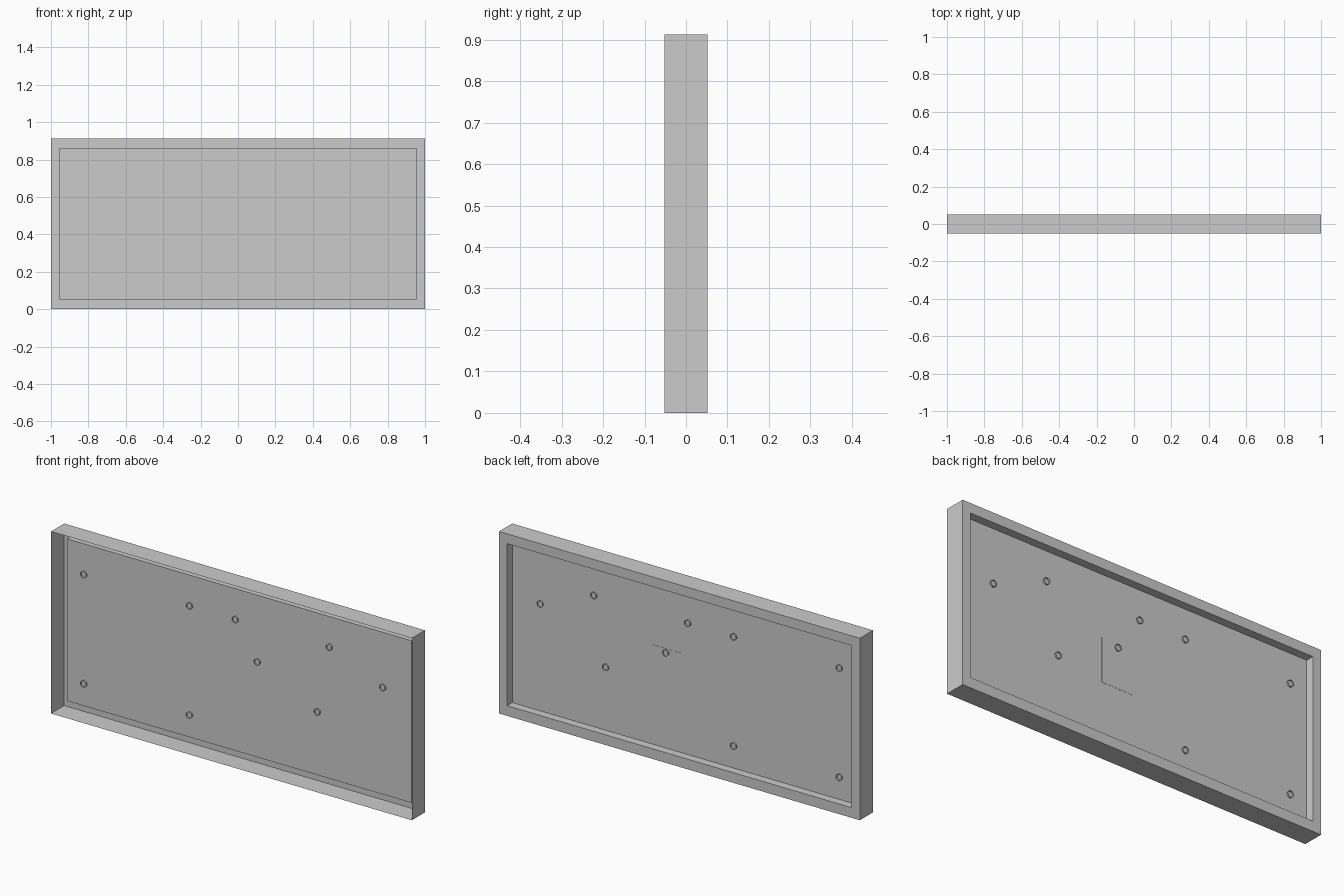
import bpy, bmesh

if "Cube" in bpy.data.objects:
    bpy.data.objects.remove(bpy.data.objects["Cube"])

HALF_Y, HEIGHT = 0.052, 0.912
PANEL_Y = 0.011


def make_object(name, bm):
    mesh = bpy.data.meshes.new(name)
    bm.to_mesh(mesh)
    bm.free()
    obj = bpy.data.objects.new(name, mesh)
    bpy.context.collection.objects.link(obj)
    return obj


def rect_loop(bm, x0, x1, z0, z1, y):
    return [bm.verts.new((x, y, z)) for x, z in
            ((x0, z0), (x1, z0), (x1, z1), (x0, z1))]


def bridge(bm, a, b):
    n = len(a)
    for i in range(n):
        j = (i + 1) % n
        bm.faces.new((a[i], a[j], b[j], b[i]))


# Sheet shell: open front, side walls, back rim, recess step and panel
bm = bmesh.new()
loops = [
    rect_loop(bm, -1, 1, 0, HEIGHT, -HALF_Y),
    rect_loop(bm, -1, 1, 0, HEIGHT, HALF_Y),
    rect_loop(bm, -0.955, 0.955, 0.051, 0.863, HALF_Y),
    rect_loop(bm, -0.955, 0.955, 0.051, 0.863, PANEL_Y),
]
for a, b in zip(loops, loops[1:]):
    bridge(bm, a, b)
bm.faces.new(loops[-1])
make_object("panel_shell", bm)

# Shallow plate on the back of the panel
bm = bmesh.new()
a = rect_loop(bm, 0.02, 0.19, 0.33, 0.55, PANEL_Y)
b = rect_loop(bm, 0.02, 0.19, 0.33, 0.55, PANEL_Y + 0.001)
bridge(bm, a, b)
bm.faces.new(b)
make_object("back_plate", bm)

# Short open sleeves passing through the panel
spots = [(-0.86, 0.711), (-0.86, 0.164), (-0.274, 0.711), (-0.274, 0.164),
         (-0.02, 0.711), (0.102, 0.53), (0.501, 0.711), (0.798, 0.589),
         (0.435, 0.369)]
for i, (x, z) in enumerate(spots):
    bpy.ops.mesh.primitive_cylinder_add(
        vertices=16, radius=0.016, depth=0.016, end_fill_type='NOTHING',
        location=(x, PANEL_Y, z), rotation=(1.570796, 0, 0))
    sleeve = bpy.context.object
    sleeve.name = f"sleeve_{i + 1}"
    bpy.ops.object.shade_smooth_by_angle()
